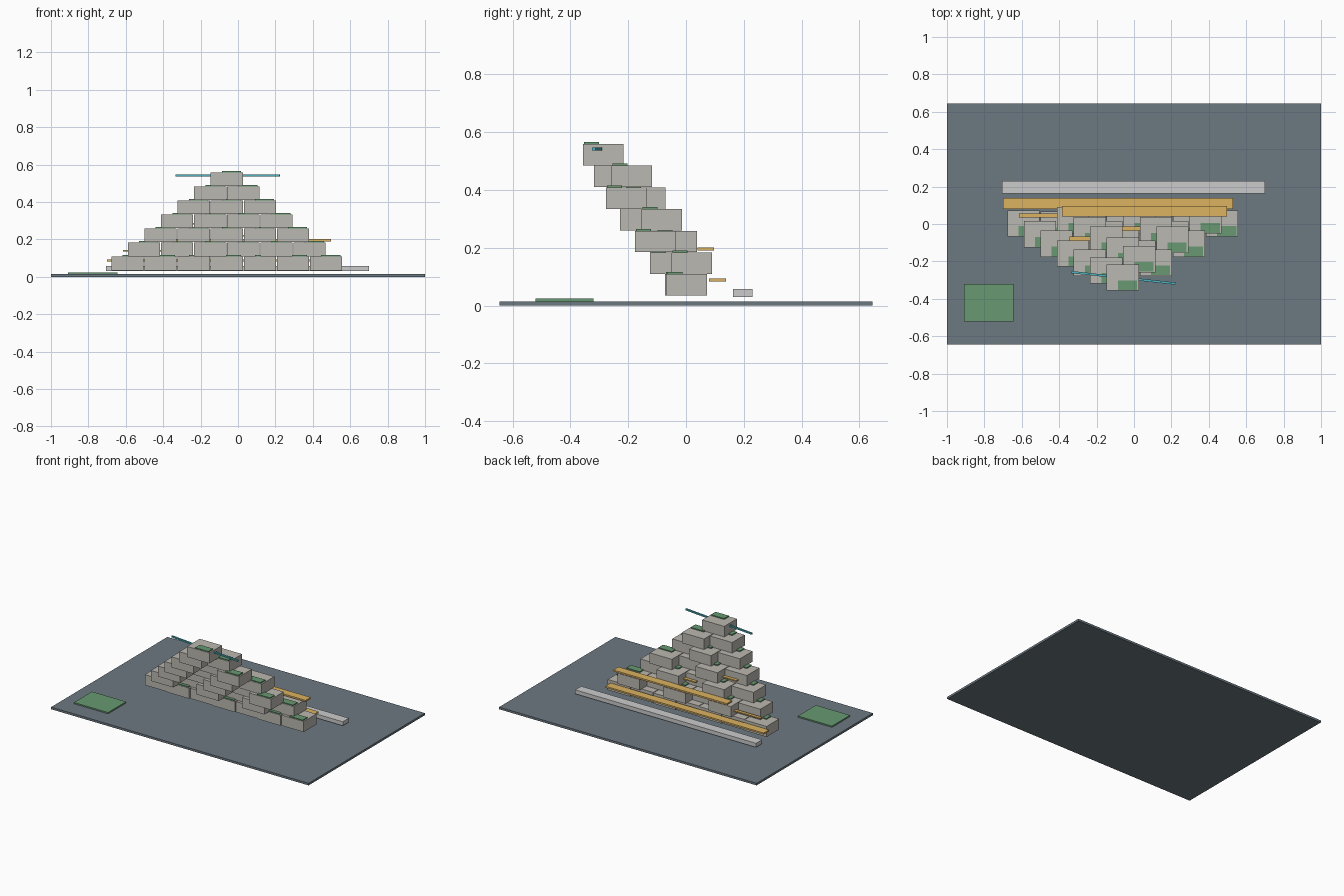
import bpy
from mathutils import Matrix, Vector

if "Cube" in bpy.data.objects:
    bpy.data.objects.remove(bpy.data.objects["Cube"])


def material(name, rgb):
    m = bpy.data.materials.new(name)
    m.diffuse_color = (*rgb, 1)
    m.use_nodes = True
    m.node_tree.nodes["Principled BSDF"].inputs["Base Color"].default_value = m.diffuse_color
    return m


SLATE = material("slate", (0.15, 0.19, 0.22))
STONE = material("stone", (0.50, 0.48, 0.44))
GREEN = material("green", (0.14, 0.32, 0.17))
AMBER = material("amber", (0.72, 0.45, 0.12))
CYAN = material("cyan", (0.08, 0.45, 0.52))


def box(name, x, y, z, mat=None, turn=0.0):
    """Box from (min, max) ranges, optionally turned about its own z axis."""
    lo, hi = zip(x, y, z)
    mid = (Vector(lo) + Vector(hi)) / 2
    bpy.ops.mesh.primitive_cube_add(size=1)
    ob = bpy.context.object
    ob.name = name
    size = Vector(hi) - Vector(lo)
    ob.data.transform(Matrix.Diagonal((*size, 1)))
    ob.location = mid
    ob.rotation_euler.z = turn
    if mat:
        ob.data.materials.append(mat)
    return ob


# Ground slab, green pad and rear kerb
box("ground_slab", (-1, 1), (-0.645, 0.645), (0, 0.015), SLATE)
box("green_pad", (-0.91, -0.645), (-0.52, -0.32), (0.015, 0.024), GREEN)
box("rear_kerb", (-0.705, 0.70), (0.163, 0.23), (0.03, 0.058))

# Leaning stack: each course is one block shorter and steps forward;
# odd blocks are set back by the second value
courses = [(-0.067, -0.006), (-0.125, 0.075), (-0.176, 0.074), (-0.228, 0.074),
           (-0.277, 0.066), (-0.318, 0.060), (-0.356, 0.0)]
PITCH, WIDTH, DEPTH, HEIGHT = 0.177, 0.172, 0.14, 0.075
for row, (front, setback) in enumerate(courses):
    count = 7 - row
    z0 = 0.035 + HEIGHT * row
    for i in range(count):
        cx = -0.06 + (i - (count - 1) / 2) * PITCH
        y0 = front + setback * (i % 2)
        box(f"block_{row}_{i}", (cx - WIDTH / 2, cx + WIDTH / 2),
            (y0, y0 + DEPTH), (z0, z0 + HEIGHT - 0.001), STONE)
        # Moss patch on the front edge of the block top
        box(f"moss_{row}_{i}", (cx - 0.026, cx + 0.076),
            (y0 + 0.003, y0 + 0.055), (z0 + HEIGHT - 0.004, z0 + HEIGHT + 0.006), GREEN)

# Long planks behind the stack
box("lower_plank", (-0.70, 0.53), (0.08, 0.138), (0.083, 0.094), AMBER)
box("upper_plank", (-0.385, 0.497), (0.04, 0.097), (0.19, 0.201), AMBER)

# Short slats running through the set-back blocks
for n, (x, y, z) in enumerate([(-0.615, 0.045, 0.14), (-0.065, -0.025, 0.22),
                               (-0.345, -0.077, 0.285)]):
    box(f"slat_{n}", (x, x + 0.26), (y - 0.011, y + 0.011), (z - 0.004, z + 0.004), AMBER)

# Thin rod through the top block
box("top_rod", (-0.335, 0.225), (-0.294, -0.282), (0.537, 0.547), CYAN, turn=-0.11)
